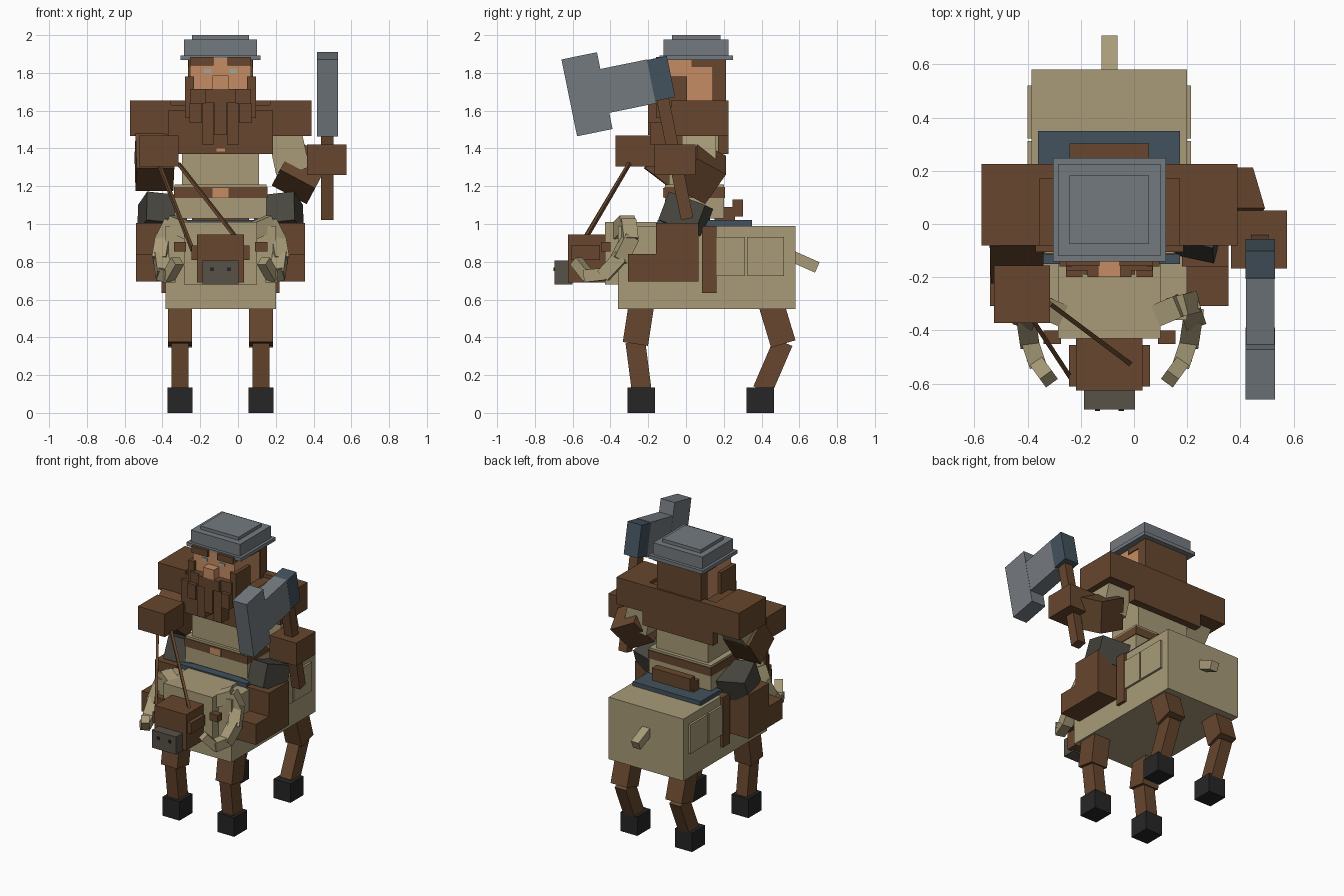
import bpy, math
from mathutils import Vector, Matrix, Euler

C = -0.0925  # x of the symmetry plane


def material(name, hexcode):
    m = bpy.data.materials.new(name)
    rgb = [int(hexcode[i:i + 2], 16) / 255 for i in (0, 2, 4)]
    m.diffuse_color = [((c + 0.055) / 1.055) ** 2.4 if c > 0.04 else c / 12.92 for c in rgb] + [1]
    return m


BROWN = material("brown_leather", "67472E")
TAN = material("tan_hide", "A89B78")
SKIN = material("skin", "C58C63")
HOOF = material("black_hoof", "262626")
DARK = material("dark_cloth", "48463F")
SNOUT = material("grey_snout", "575147")
STEEL = material("steel", "747A80")
BLUE = material("dark_blue", "43525D")
EYE = material("pale_eye", "9DAA9E")


def rbox(name, mat, center, size, rot=(0, 0, 0), quat=None):
    """Box from centre, size and rotation in degrees."""
    r = quat if quat else Euler([math.radians(a) for a in rot]).to_quaternion()
    bpy.ops.mesh.primitive_cube_add(size=1)
    o = bpy.context.object
    o.name = name
    o.data.transform(Matrix.LocRotScale(Vector(center), r, Vector(size)))
    o.data.materials.append(mat)
    return o


def box(name, mat, x0, x1, y0, y1, z0, z1):
    """Box from its limits."""
    return rbox(name, mat, ((x0 + x1) / 2, (y0 + y1) / 2, (z0 + z1) / 2), (x1 - x0, y1 - y0, z1 - z0))


def seg(name, mat, p, q, w, d, extra=0.0):
    """Square bar between two points."""
    p, q = Vector(p), Vector(q)
    v = q - p
    return rbox(name, mat, (p + q) / 2, (w, d, v.length + extra), quat=v.to_track_quat('Z', 'Y'))


def mx(x, s):
    return x if s > 0 else 2 * C - x


def side_box(name, mat, s, x0, x1, *rest):
    a, b = sorted((mx(x0, s), mx(x1, s)))
    return box(name, mat, a, b, *rest)


# Mount: body, neck, head, tail
box("mount_body", TAN, -0.385, 0.20, -0.36, 0.58, 0.55, 0.99)
box("mount_neck", TAN, -0.285, 0.10, -0.43, -0.10, 0.68, 1.01)
box("mount_head", BROWN, -0.217, 0.032, -0.625, -0.42, 0.69, 0.944)
box("mount_snout", SNOUT, -0.187, 0.003, -0.697, -0.60, 0.68, 0.806)
seg("tail", TAN, (-0.0925, 0.56, 0.83), (-0.0925, 0.695, 0.77), 0.06, 0.06)

horn = [(0.07, -0.35, 0.96), (0.165, -0.31, 1.0), (0.205, -0.30, 0.92), (0.222, -0.35, 0.82),
        (0.21, -0.43, 0.735), (0.18, -0.52, 0.725), (0.14, -0.575, 0.795)]
horn_width = [0.085, 0.08, 0.078, 0.073, 0.065, 0.055]

for s, tag in ((1, "left"), (-1, "right")):
    # Mount: nostrils, cheek straps, ears, horns
    side_box("nostril_" + tag, HOOF, s, -0.058, -0.038, -0.702, -0.696, 0.75, 0.77)
    side_box("cheek_strap_" + tag, BROWN, s, 0.03, 0.06, -0.61, -0.455, 0.81, 0.885)
    side_box("ear_" + tag, BROWN, s, 0.09, 0.155, -0.45, -0.40, 0.855, 0.905)
    pts = [(mx(x, s), y, z) for x, y, z in horn]
    for i, w in enumerate(horn_width):
        seg(f"horn_{tag}_{i}", TAN, pts[i], pts[i + 1], w, w, 0.025)
    # Mount: flank panels and girth strap
    for y0, y1 in ((0.155, 0.312), (0.322, 0.52)):
        side_box("flank_panel_" + tag, TAN, s, 0.19, 0.215, y0, y1, 0.725, 0.93)
    side_box("girth_strap_" + tag, BROWN, s, 0.18, 0.22, 0.085, 0.162, 0.635, 0.99)
    # Mount: legs as thigh, shank and hoof, both pairs
    x = mx(0.122, s)
    for pair, top, knee, foot, hoof in (("front", -0.235, -0.268, -0.235, -0.238),
                                        ("back", 0.45, 0.515, 0.405, 0.392)):
        seg(f"{pair}_thigh_{tag}", BROWN, (x, top, 0.58), (x, knee, 0.365), 0.128, 0.135)
        seg(f"{pair}_shank_{tag}", BROWN, (x, knee, 0.375), (x, foot, 0.12), 0.088, 0.105)
        box(f"{pair}_hoof_{tag}", HOOF, x - 0.066, x + 0.066, hoof - 0.073, hoof + 0.073, 0, 0.135)
    # Rider: hips, boots, shoulder pads
    rbox("hip_" + tag, DARK, (mx(0.215, s), 0.0, 1.05), (0.22, 0.21, 0.16), (-20, -6 * s, -12 * s))
    side_box("boot_shaft_" + tag, BROWN, s, 0.18, 0.355, -0.16, 0.065, 0.84, 1.005)
    side_box("boot_foot_" + tag, BROWN, s, 0.18, 0.355, -0.308, 0.065, 0.695, 0.84)
    side_box("shoulder_" + tag, BROWN, s, 0.17, 0.388, -0.08, 0.225, 1.465, 1.655)
    # Rider: sideburns, brows, eyes, moustache
    side_box("sideburn_" + tag, BROWN, s, 0.048, 0.095, -0.16, 0.005, 1.56, 1.78)
    side_box("brow_" + tag, BROWN, s, -0.055, 0.07, -0.158, -0.10, 1.84, 1.885)
    side_box("eye_" + tag, EYE, s, -0.045, -0.005, -0.146, -0.139, 1.80, 1.82)
    side_box("moustache_" + tag, BROWN, s, -0.0925, -0.01, -0.20, -0.13, 1.64, 1.715)

# Saddle blanket and saddle back
box("blanket", BLUE, -0.36, 0.173, -0.15, 0.35, 0.98, 1.02)
box("saddle_seat", BROWN, -0.243, 0.057, 0.15, 0.26, 1.02, 1.09)
box("saddle_back", BROWN, -0.243, 0.057, 0.245, 0.302, 1.04, 1.13)

# Torso, belt, mantle
box("tunic_skirt", TAN, -0.335, 0.15, -0.11, 0.20, 1.03, 1.21)
box("torso", TAN, -0.296, 0.11, -0.09, 0.175, 1.20, 1.50)
box("belt", BROWN, -0.34, 0.155, -0.115, 0.206, 1.137, 1.195)
box("buckle", SKIN, -0.135, -0.05, -0.122, -0.11, 1.14, 1.19)
box("mantle_top", BROWN, -0.37, 0.185, -0.08, 0.225, 1.465, 1.63)
box("mantle_front", BROWN, -0.37, 0.185, -0.105, 0.03, 1.37, 1.60)
box("mantle_back", BROWN, -0.37, 0.185, 0.17, 0.225, 1.37, 1.655)
box("mantle_clasp", SKIN, -0.115, -0.07, -0.11, -0.104, 1.385, 1.40)

# Head, hair, nose, beard
box("head", SKIN, -0.255, 0.07, -0.14, 0.16, 1.60, 1.88)
box("hair_back", BROWN, -0.265, 0.08, 0.14, 0.212, 1.60, 1.88)
box("hair_top", BROWN, -0.262, 0.077, 0.03, 0.16, 1.83, 1.88)
box("nose", SKIN, -0.135, -0.05, -0.20, -0.13, 1.71, 1.785)
box("beard", BROWN, -0.255, 0.07, -0.175, -0.09, 1.54, 1.715)
for i, z in enumerate((1.535, 1.42, 1.47, 1.42, 1.535)):
    x = C + (i - 2) * 0.066
    box(f"beard_lock_{i}", BROWN, x - 0.031, x + 0.031, -0.20 + 0.01 * (i % 2), -0.10, z, 1.64)

# Helmet in three tiers
box("helmet_brim", STEEL, -0.305, 0.12, -0.14, 0.248, 1.868, 1.893)
box("helmet_crown", STEEL, -0.286, 0.10, -0.12, 0.226, 1.893, 1.977)
box("helmet_cap", STEEL, -0.243, 0.057, -0.075, 0.183, 1.977, 2.0)

# Rider's right arm holding the reins
seg("right_sleeve", TAN, (-0.44, 0.08, 1.50), (-0.44, -0.03, 1.36), 0.17, 0.17)
seg("right_upper_arm", BROWN, (-0.445, 0.0, 1.42), (-0.44, -0.14, 1.235), 0.20, 0.20)
box("right_hand", BROWN, -0.525, -0.315, -0.372, -0.155, 1.305, 1.468)
seg("rein_outer", BROWN, (-0.42, -0.30, 1.32), (-0.24, -0.575, 0.86), 0.017, 0.017)
seg("rein_inner", BROWN, (-0.315, -0.30, 1.32), (-0.015, -0.525, 0.935), 0.017, 0.017)

# Rider's left arm holding the hammer
seg("left_sleeve", TAN, (0.245, 0.07, 1.49), (0.29, 0.07, 1.28), 0.18, 0.18)
rbox("left_elbow", BROWN, (0.335, 0.08, 1.275), (0.21, 0.18, 0.21), (-32, 28, 0))
box("left_hand", BROWN, 0.365, 0.575, -0.168, 0.05, 1.26, 1.422)

# Hammer
tilt = (11.5, 0, 0)
rbox("hammer_handle", BROWN, (0.472, -0.06, 1.35), (0.065, 0.066, 0.66), tilt)
rbox("hammer_blade", STEEL, (0.474, -0.524, 1.687), (0.11, 0.192, 0.415), tilt)
rbox("hammer_neck", STEEL, (0.474, -0.315, 1.728), (0.108, 0.275, 0.237), tilt)
rbox("hammer_poll", BLUE, (0.474, -0.132, 1.77), (0.11, 0.108, 0.222), tilt)
